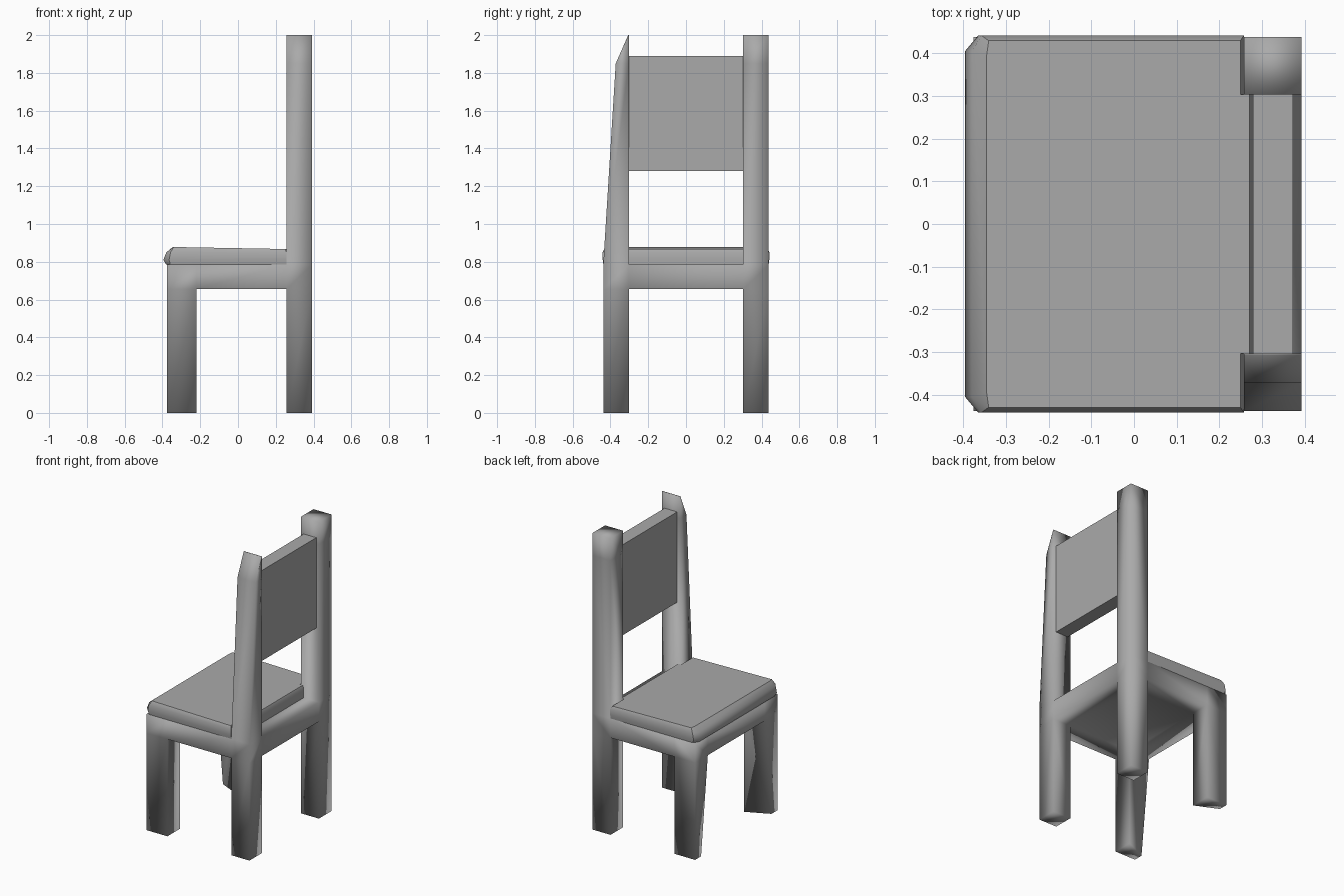
import bpy
import bmesh
import math

default = bpy.data.objects.get("Cube")
if default:
    bpy.data.objects.remove(default, do_unlink=True)

GREY = (0.40, 0.40, 0.40, 1)
grey = bpy.data.materials.new("plain_grey")
grey.use_nodes = True
grey.diffuse_color = GREY
grey.node_tree.nodes["Principled BSDF"].inputs["Base Color"].default_value = GREY


def finish(name, bm, angle=None):
    bmesh.ops.recalc_face_normals(bm, faces=bm.faces)
    mesh = bpy.data.meshes.new(name)
    bm.to_mesh(mesh)
    bm.free()
    mesh.materials.append(grey)
    obj = bpy.data.objects.new(name, mesh)
    bpy.context.collection.objects.link(obj)
    if angle is None:
        mesh.shade_smooth()
    else:
        bpy.ops.object.select_all(action="DESELECT")
        obj.select_set(True)
        bpy.context.view_layer.objects.active = obj
        bpy.ops.object.shade_smooth_by_angle(angle=math.radians(angle))
    return obj


def block_mesh(cuts, solid):
    """Welded outer skin of the solid cells in a grid of cut planes."""
    bm = bmesh.new()
    verts = {}

    def vert(key):
        if key not in verts:
            verts[key] = bm.verts.new([cuts[a][key[a]] for a in range(3)])
        return verts[key]

    sizes = [len(c) - 1 for c in cuts]
    cells = {(i, j, k) for i in range(sizes[0]) for j in range(sizes[1])
             for k in range(sizes[2]) if solid(i, j, k)}
    for cell in cells:
        for axis in range(3):
            u, v = (axis + 1) % 3, (axis + 2) % 3
            for side in (0, 1):
                near = list(cell)
                near[axis] += 2 * side - 1
                if tuple(near) in cells:
                    continue
                corners = []
                for du, dv in ((0, 0), (1, 0), (1, 1), (0, 1)):
                    key = list(cell)
                    key[axis] += side
                    key[u] += du
                    key[v] += dv
                    corners.append(vert(tuple(key)))
                bm.faces.new(corners)
    return bm


# Frame: four legs, the seat slab and the two tall posts
INNER, OUTER = 0.303, 0.438
SHOULDER, TOP = 1.85, 2.0


def frame_solid(i, j, k):
    if k == 1:
        return True
    return j != 1 and (i == 2 or (i == 0 and k == 0))


bm = block_mesh(([-0.375, -0.22, 0.257, 0.392],
                 [-OUTER, -INNER, INNER, OUTER],
                 [0, 0.655, 0.785, SHOULDER, TOP]), frame_solid)
for v in bm.verts:
    x, y, z = v.co
    # front legs narrow toward the floor on their front inner corner
    if z < 0.01 and x < -0.3 and abs(y) < 0.4:
        v.co.y = math.copysign(0.375, y)
    # one post leans inward to a sloped peak
    if y < -0.4 and z > 1:
        v.co.y = -0.372 if z < 1.9 else -INNER - 0.003
finish("chair_frame", bm)

# Backrest panel between the posts
bm = block_mesh(([0.278, 0.372], [-INNER, INNER], [1.28, 1.89]),
                lambda i, j, k: True)
finish("backrest_panel", bm, 40)

# Seat cushion: stacked outlines with a tongue between the posts
bm = bmesh.new()
rings = []
for z, front, side, back in ((0.785, 0.015, 0.004, 0), (0.81, 0, 0, 0),
                             (0.85, 0.016, 0, 0), (0.872, 0.05, 0.012, 0.008)):
    half = [(0.278 - back, INNER), (0.257 - back, INNER),
            (0.257 - back, 0.441 - side), (-0.365 + front / 2, 0.441 - side),
            (-0.395 + front, 0.405 - side)]
    outline = half + [(x, -y) for x, y in reversed(half)]
    tilt = 0.018 if z > 0.86 else 0
    rings.append([bm.verts.new((x, y, z - tilt * x)) for x, y in outline])
for low, high in zip(rings, rings[1:]):
    for n in range(len(low)):
        m = (n + 1) % len(low)
        bm.faces.new((low[n], low[m], high[m], high[n]))
bm.faces.new(rings[0])
bm.faces.new(rings[-1])
finish("seat_cushion", bm, 40)
